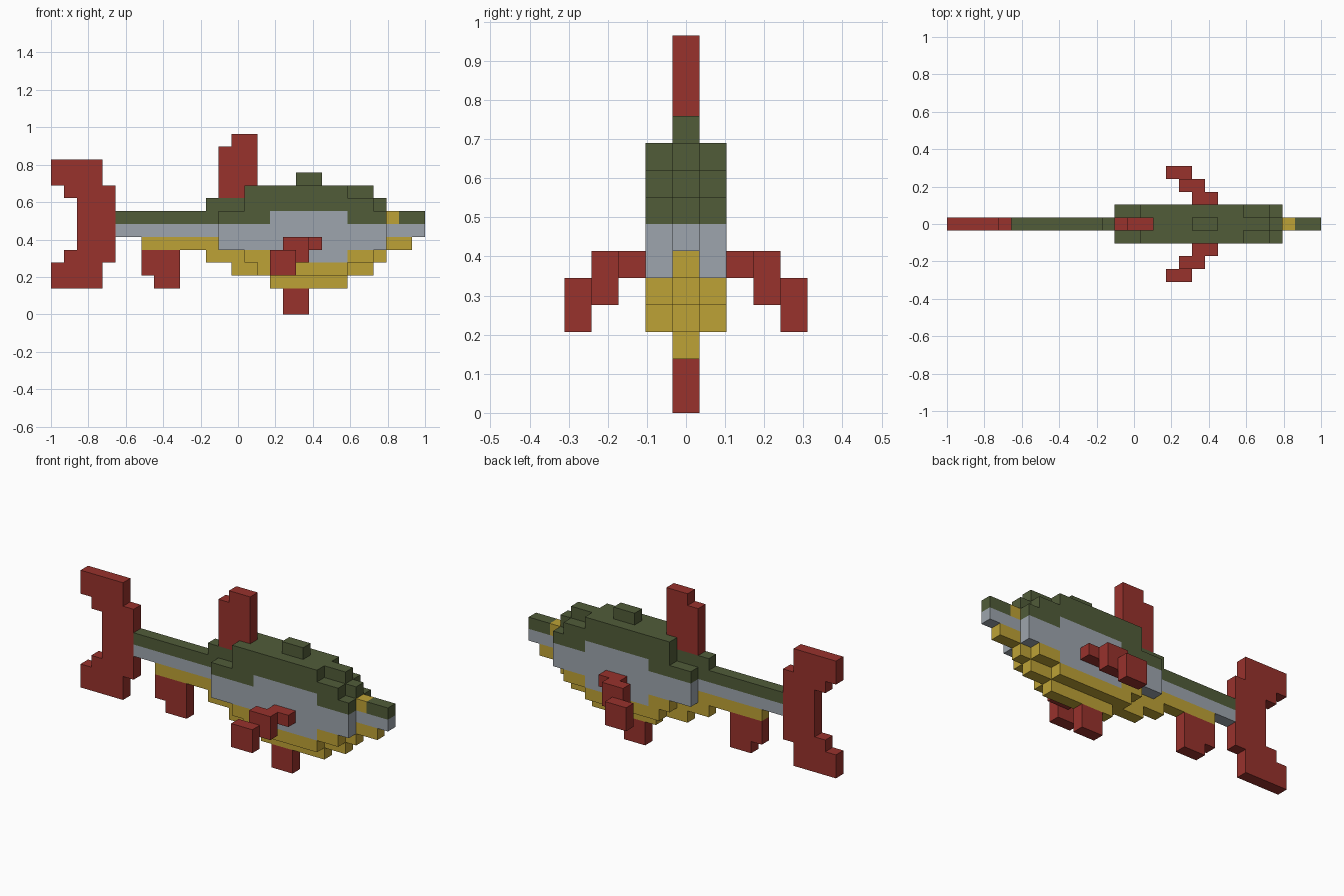
import bpy, bmesh
from mathutils import Vector

cube = bpy.data.objects.get("Cube")
if cube:
    bpy.data.objects.remove(cube, do_unlink=True)

UNIT = 2 / 29  # edge of one block; the fish is 29 blocks long


def linear(c):
    c /= 255
    return c / 12.92 if c <= 0.04045 else ((c + 0.055) / 1.055) ** 2.4


def material(name, *rgb):
    m = bpy.data.materials.new(name)
    col = (*[linear(c) for c in rgb], 1)
    m.diffuse_color = col
    m.use_nodes = True
    bsdf = m.node_tree.nodes["Principled BSDF"]
    bsdf.inputs["Base Color"].default_value = col
    bsdf.inputs["Roughness"].default_value = 0.9
    return m


GREEN = material("olive green", 81, 92, 57)
GREY = material("silver grey", 157, 165, 173)
YELLOW = material("mustard yellow", 190, 162, 54)
RED = material("fin red", 152, 50, 44)

# Each part: material and block boxes (x0, x1, z0, z1, y0, y1), upper bounds exclusive.
MID, WIDE = (0, 1), (-1, 2)
PARTS = {
    "back": (GREEN, [
        (5, 26, 7, 8, *MID), (27, 29, 7, 8, *MID), (12, 26, 8, 9, *MID),
        (15, 25, 9, 10, *MID), (19, 21, 10, 11, *MID),
        (13, 26, 7, 8, *WIDE), (15, 25, 8, 9, *WIDE), (15, 23, 9, 10, *WIDE)]),
    "belly": (YELLOW, [
        (7, 28, 5, 6, *MID), (12, 26, 4, 5, *MID), (14, 25, 3, 4, *MID),
        (17, 23, 2, 3, *MID), (15, 25, 4, 5, *WIDE), (16, 23, 3, 4, *WIDE)]),
    "eye_band": (YELLOW, [(26, 27, 7, 8, *MID)]),
    "flank": (GREY, [
        (5, 29, 6, 7, *MID), (13, 26, 5, 7, *WIDE), (17, 23, 4, 8, *WIDE)]),
    "tail_fin": (RED, [
        (0, 4, 10, 12, *MID), (1, 5, 9, 10, *MID), (2, 5, 5, 9, *MID),
        (1, 5, 4, 5, *MID), (0, 4, 2, 4, *MID)]),
    "dorsal_fin": (RED, [(13, 16, 9, 13, *MID), (14, 16, 13, 14, *MID)]),
    "anal_fin": (RED, [(7, 10, 3, 5, *MID), (8, 10, 2, 3, *MID)]),
    "ventral_fin": (RED, [(18, 20, 0, 2, *MID)]),
}
# Stepped side fins, mirrored across the middle
STEPS = [(19, 21, 5, 6, 2), (18, 20, 4, 6, 3), (17, 19, 3, 5, 4)]
PARTS["right_side_fin"] = (RED, [(a, b, c, d, -y, -y + 1) for a, b, c, d, y in STEPS])
PARTS["left_side_fin"] = (RED, [(a, b, c, d, y, y + 1) for a, b, c, d, y in STEPS])

# Fill the block grid; later parts overwrite earlier ones
grid = {}
for name, (mat, boxes) in PARTS.items():
    for x0, x1, z0, z1, y0, y1 in boxes:
        for x in range(x0, x1):
            for y in range(y0, y1):
                for z in range(z0, z1):
                    grid[x, y, z] = name


def build(name, mat):
    """Make the outer skin of one part, merged into large flat faces."""
    bm = bmesh.new()
    for cell in [c for c, owner in grid.items() if owner == name]:
        centre = Vector(cell) + Vector((0.5 - 14.5, 0, 0.5))
        for axis in range(3):
            for sign in (-1, 1):
                near = list(cell)
                near[axis] += sign
                if tuple(near) in grid:
                    continue
                n, u = Vector((0, 0, 0)), Vector((0, 0, 0))
                n[axis], u[(axis + 1) % 3] = sign, 1
                v = n.cross(u)
                bm.faces.new([bm.verts.new((centre + (n + u * a + v * b) / 2) * UNIT)
                              for a, b in ((-1, -1), (1, -1), (1, 1), (-1, 1))])
    bmesh.ops.remove_doubles(bm, verts=bm.verts, dist=UNIT / 100)
    bmesh.ops.dissolve_limit(bm, angle_limit=0.01, verts=bm.verts, edges=bm.edges)
    mesh = bpy.data.meshes.new(name)
    bm.to_mesh(mesh)
    bm.free()
    mesh.materials.append(mat)
    bpy.context.collection.objects.link(bpy.data.objects.new(name, mesh))


for part, (mat, _) in PARTS.items():
    build(part, mat)
